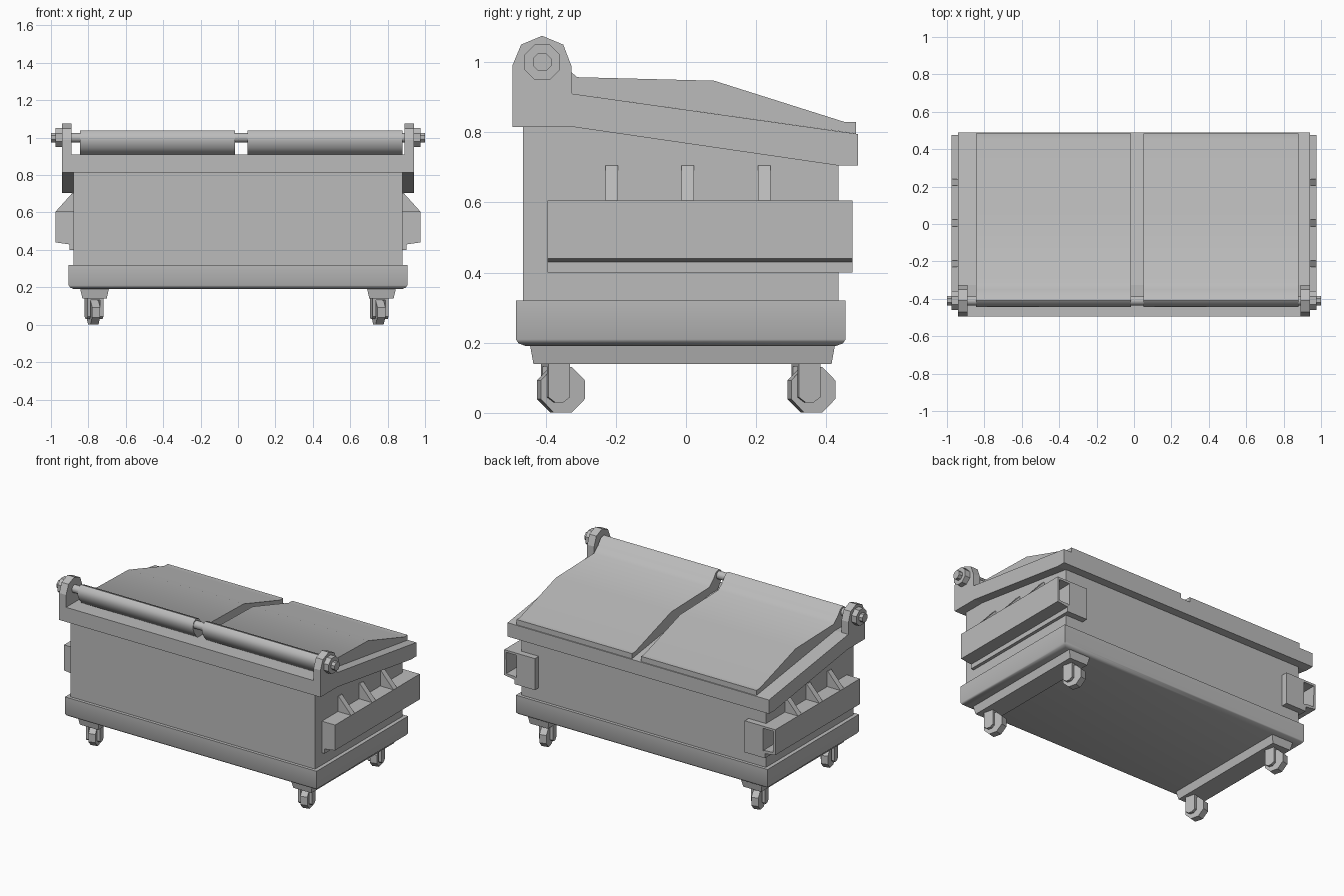
import bpy, bmesh, math
from mathutils import Matrix, Vector

if "Cube" in bpy.data.objects:
    bpy.data.objects.remove(bpy.data.objects["Cube"], do_unlink=True)

grey = bpy.data.materials.new("plain_grey")
grey.use_nodes = True
grey.diffuse_color = (0.5, 0.5, 0.5, 1)
grey.node_tree.nodes["Principled BSDF"].inputs["Base Color"].default_value = (0.5, 0.5, 0.5, 1)


def finish(name, bm, smooth=None):
    """Turn a bmesh into a grey object, smooth below an optional angle."""
    bmesh.ops.recalc_face_normals(bm, faces=bm.faces)
    mesh = bpy.data.meshes.new(name)
    bm.to_mesh(mesh)
    bm.free()
    mesh.materials.append(grey)
    ob = bpy.data.objects.new(name, mesh)
    bpy.context.collection.objects.link(ob)
    if smooth:
        bpy.ops.object.select_all(action='DESELECT')
        ob.select_set(True)
        bpy.context.view_layer.objects.active = ob
        bpy.ops.object.shade_smooth_by_angle(angle=math.radians(smooth))
    return ob


def prism(name, points, start, end, axis="x", smooth=None):
    """Extrude a (y, z) profile along x, or an (x, z) profile along y."""
    bm = bmesh.new()
    place = (lambda p: (start, *p)) if axis == "x" else (lambda p: (p[0], start, p[1]))
    face = bm.faces.new([bm.verts.new(place(p)) for p in points])
    out = bmesh.ops.extrude_face_region(bm, geom=[face])
    step = Vector((end - start, 0, 0) if axis == "x" else (0, end - start, 0))
    bmesh.ops.translate(bm, vec=step, verts=[v for v in out["geom"] if isinstance(v, bmesh.types.BMVert)])
    return finish(name, bm, smooth)


def box(name, x, y, z):
    return prism(name, [(y[0], z[0]), (y[1], z[0]), (y[1], z[1]), (y[0], z[1])], *x)


def cylinder(name, x0, x1, y, z, radius, sides, smooth=None):
    turn = math.pi / sides
    ring = [(y + radius * math.cos(turn + 2 * turn * i), z + radius * math.sin(turn + 2 * turn * i))
            for i in range(sides)]
    return prism(name, ring, x0, x1, smooth=smooth)


# Bin body with a sloping top, and the overhanging rim that caps it
prism("body", [(-0.465, 0.2), (0.435, 0.2), (0.435, 0.73), (-0.32, 0.84), (-0.465, 0.84)], -0.88, 0.88)
prism("rim", [(-0.495, 0.815), (-0.32, 0.815), (0.435, 0.705), (0.49, 0.705),
              (0.49, 0.795), (-0.325, 0.91), (-0.495, 0.91)], -0.94, 0.94)

# Base skirt, narrowed underneath
bm = bmesh.new()
rings = []
for inset, z in ((0.03, 0.19), (0.008, 0.198), (0, 0.21), (0, 0.32)):
    x, front, back = 0.905 - inset, -0.485 + inset, 0.455 - inset
    rings.append([bm.verts.new((a, b, z)) for a, b in ((-x, front), (x, front), (x, back), (-x, back))])
for low, high in zip(rings, rings[1:]):
    for i in range(4):
        bm.faces.new((low[i], low[i - 1], high[i - 1], high[i]))
bm.faces.new(rings[0])
bm.faces.new(rings[-1])
finish("base_skirt", bm, 60)

# Two lids that curl around the hinge rod
lid = [(-0.395, 0.91), (-0.425, 0.945), (-0.443, 0.985), (-0.435, 1.02), (-0.41, 1.038),
       (-0.38, 1.028), (-0.35, 0.99), (-0.31, 0.957), (0.08, 0.947), (0.45, 0.83),
       (0.485, 0.83), (0.485, 0.796), (-0.325, 0.91)]
prism("right_lid", lid, -0.845, -0.015, smooth=50)
prism("left_lid", lid, 0.05, 0.88, smooth=50)
cylinder("hinge_rod", -0.9, 0.9, -0.41, 1.0, 0.026, 12, 40)

for side, s in (("left", 1), ("right", -1)):
    # Hinge ear with its washer and bolt
    prism(side + "_hinge_ear", [(-0.495, 0.9), (-0.495, 0.99), (-0.47, 1.05), (-0.41, 1.075),
                                (-0.35, 1.05), (-0.327, 0.99), (-0.325, 0.9)], s * 0.89, s * 0.94)
    cylinder(side + "_hinge_washer", s * 0.935, s * 0.975, -0.41, 1.0, 0.055, 8)
    cylinder(side + "_hinge_bolt", s * 0.97, s, -0.41, 1.0, 0.028, 8)

    # Lifting pocket, open at the back
    pocket = prism(side + "_lifting_pocket", [(s * 0.87, 0.43), (s * 0.905, 0.43), (s * 0.975, 0.44),
                                              (s * 0.975, 0.605), (s * 0.87, 0.605)], -0.395, 0.475, "y")
    bm = bmesh.new()
    bm.from_mesh(pocket.data)
    mouth = max(bm.faces, key=lambda f: f.calc_center_median().y)
    bmesh.ops.inset_region(bm, faces=[mouth], thickness=0.02)
    hole = bmesh.ops.extrude_face_region(bm, geom=[mouth])["geom"]
    bmesh.ops.translate(bm, vec=(0, -0.8, 0), verts=[v for v in hole if isinstance(v, bmesh.types.BMVert)])
    if mouth.is_valid:
        bmesh.ops.delete(bm, geom=[mouth], context='FACES_ONLY')
    bmesh.ops.recalc_face_normals(bm, faces=bm.faces)
    bm.to_mesh(pocket.data)
    bm.free()
    box(side + "_pocket_lip", (s * 0.87, s * 0.9), (-0.395, 0.475), (0.4, 0.435))
    box(side + "_pocket_back_plate", (s * 0.755, s * 0.885), (0.43, 0.475), (0.4, 0.605))

    # Triangular gussets above the pocket
    for i, y in enumerate((-0.212, 0.005, 0.223)):
        prism(f"{side}_gusset_{i + 1}", [(s * 0.87, 0.6), (s * 0.975, 0.605), (s * 0.885, 0.705), (s * 0.87, 0.705)],
              y - 0.018, y + 0.018, "y")

    # Tapered rail that carries the casters
    bm = bmesh.new()
    bmesh.ops.create_cube(bm, size=1)
    for v in bm.verts:
        low = v.co.z < 0
        v.co = (s * 0.767 + v.co.x * (0.13 if low else 0.155),
                -0.01 + v.co.y * (0.85 if low else 0.87), 0.14 if low else 0.195)
    finish(side + "_caster_rail", bm)

    # Casters, all swivelled the same way
    for end, y in (("front", -0.372), ("back", 0.342)):
        pivot = Vector((s * 0.7625 - 0.0075, y, 0))
        fork = [(-0.032, 0.15), (-0.032, 0.045), (-0.012, 0.03), (0.012, 0.03), (0.032, 0.045), (0.032, 0.15)]
        parts = [cylinder(f"{end}_{side}_wheel", -0.022, 0.022, 0.016, 0.066, 0.07, 8),
                 prism(f"{end}_{side}_fork_outer", fork, -0.044, -0.026),
                 prism(f"{end}_{side}_fork_inner", fork, 0.026, 0.044),
                 box(f"{end}_{side}_fork_top", (-0.044, 0.044), (-0.032, 0.032), (0.132, 0.15))]
        for part in parts:
            part.data.transform(Matrix.Translation(pivot) @ Matrix.Rotation(math.radians(14), 4, 'Z'))
